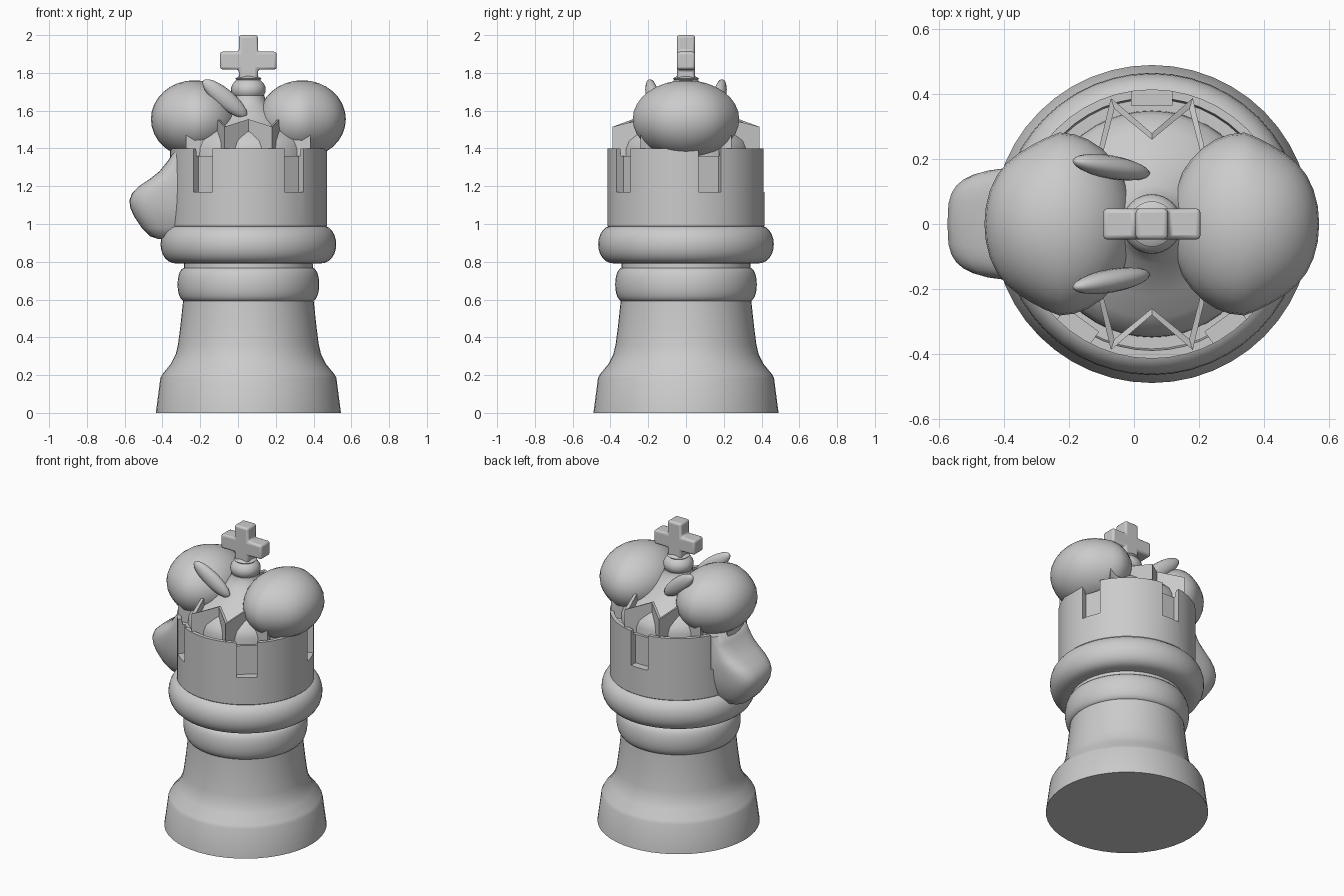
import bpy, bmesh
from math import sin, cos, pi, radians
from mathutils import Vector

if "Cube" in bpy.data.objects:
    bpy.data.objects.remove(bpy.data.objects["Cube"])

CX = 0.055  # x of the turning axis


def finish(name, bm, angle=35):
    bmesh.ops.recalc_face_normals(bm, faces=bm.faces)
    me = bpy.data.meshes.new(name)
    bm.to_mesh(me)
    bm.free()
    ob = bpy.data.objects.new(name, me)
    bpy.context.collection.objects.link(ob)
    smooth(ob, angle)
    return ob


def smooth(ob, angle=35):
    bpy.ops.object.select_all(action='DESELECT')
    ob.select_set(True)
    bpy.context.view_layer.objects.active = ob
    bpy.ops.object.shade_smooth_by_angle(angle=radians(angle))


def loft(name, rings, angle=35):
    """Skin a list of closed rings and cap both ends."""
    bm = bmesh.new()
    rows = [[bm.verts.new(p) for p in ring] for ring in rings]
    n = len(rows[0])
    for a, b in zip(rows, rows[1:]):
        for i in range(n):
            j = (i + 1) % n
            bm.faces.new((a[i], a[j], b[j], b[i]))
    bm.faces.new(rows[0])
    bm.faces.new(rows[-1])
    return finish(name, bm, angle)


def lathe(name, profile, n=48, angle=35):
    return loft(name, [[(CX + r * cos(2 * pi * i / n), r * sin(2 * pi * i / n), z)
                        for i in range(n)] for r, z in profile], angle)


def ball(name, centre, radii, u=32, v=16):
    bm = bmesh.new()
    bmesh.ops.create_uvsphere(bm, u_segments=u, v_segments=v, radius=1)
    bmesh.ops.scale(bm, vec=radii, verts=bm.verts)
    bmesh.ops.translate(bm, vec=centre, verts=bm.verts)
    return finish(name, bm, 60)


def bulge(r_in, r_out, z0, z1, steps=12):
    """Half-round moulding profile."""
    zc, h = (z0 + z1) / 2, (z1 - z0) / 2
    out = []
    for i in range(steps + 1):
        a = -pi / 2 + pi * i / steps
        out.append((r_in + (r_out - r_in) * cos(a) ** 0.8 if abs(cos(a)) > 1e-6 else r_in,
                    zc + h * sin(a)))
    return out


# Turned base, stem and mouldings
lathe("base_and_stem", [(0.49, 0), (0.466, 0.185), (0.455, 0.205), (0.41, 0.26), (0.385, 0.31),
                        (0.373, 0.36), (0.36, 0.46), (0.345, 0.6), (0.34, 0.82)], angle=25)
lathe("lower_moulding", bulge(0.33, 0.375, 0.59, 0.77))
lathe("upper_moulding", bulge(0.37, 0.465, 0.79, 0.995))

# Tower drum with five slots cut in the wall
tower = lathe("tower", [(0.40, 0.97), (0.415, 0.99), (0.415, 1.4), (0.39, 1.4), (0.385, 1.36)])
bm = bmesh.new()
for k in range(5):
    a = radians(18 + 72 * k)
    cube = bmesh.ops.create_cube(bm, size=1)["verts"]
    bmesh.ops.scale(bm, vec=(0.2, 0.125, 0.4), verts=cube)
    bmesh.ops.translate(bm, vec=(0.465, 0, 1.37), verts=cube)
    for v in cube:
        x, y = v.co.x, v.co.y
        v.co.x, v.co.y = CX + x * cos(a) - y * sin(a), x * sin(a) + y * cos(a)
cutter = finish("slot_cutter", bm)
cutter.hide_render = True
mod = tower.modifiers.new("slots", 'BOOLEAN')
mod.operation, mod.solver, mod.object = 'DIFFERENCE', 'EXACT', cutter
bpy.ops.object.select_all(action='DESELECT')
bpy.context.view_layer.objects.active = tower
tower.select_set(True)
bpy.ops.object.modifier_apply(modifier=mod.name)
bpy.data.objects.remove(cutter, do_unlink=True)
smooth(tower)

# Zigzag coronet wall: ten tips, thin sloping star
bm = bmesh.new()
cols = []
for i in range(20):
    a = radians(90 + 18 * i)
    valley = i % 2 == 0
    r, z, t = (0.28, 1.555, 0.02) if valley else (0.408, 1.515, 0.035)
    cols.append([bm.verts.new((CX + rr * cos(a), rr * sin(a), zz))
                 for rr, zz in ((r, 1.34), (r, z), (r - t, z), (r - t, 1.34))])
for i in range(20):
    a, b = cols[i], cols[(i + 1) % 20]
    for k in range(4):
        bm.faces.new((a[k], b[k], b[(k + 1) % 4], a[(k + 1) % 4]))
finish("zigzag_coronet", bm, 20)

# Inner dome flaring up to a neck, with collar and bead
lathe("inner_dome", [(0.35, 1.34), (0.348, 1.4), (0.335, 1.44), (0.29, 1.485), (0.22, 1.53),
                     (0.165, 1.575), (0.12, 1.62), (0.09, 1.655), (0.085, 1.68)])
ball("top_bead", (CX, 0, 1.712), (0.092, 0.092, 0.068))
lathe("bead_cap", [(0.06, 1.76), (0.07, 1.77), (0.045, 1.785)], 32)

# Bevelled cross, drawn as a twelve-sided outline
w, arm, z0, z1, z2, z3 = 0.05, 0.15, 1.765, 1.818, 1.912, 2.0
half = [(w, z0), (w, z1), (arm, z1), (arm, z2), (w, z2), (w, z3)]
outline = half + [(-x, z) for x, z in reversed(half)]
cross = loft("cross", [[(CX + x, y, z) for x, z in outline] for y in (-0.048, 0.048)])
bev = cross.modifiers.new("soft_edges", 'BEVEL')
bev.width, bev.segments = 0.014, 3

# Two large side lobes and the pair of ears
for side, label in ((-1, "left"), (1, "right")):
    lobe = ball(label + "_lobe", (CX + side * 0.285, 0, 1.555), (0.231, 0.282, 0.206))
    for v in lobe.data.vertices:   # slight taper towards the outer tip
        u = max(0, side * (v.co.x - CX) - 0.285) / 0.231
        v.co.y *= 1 - 0.08 * sin(pi * u)

for side, label in ((-1, "front"), (1, "back")):
    ear = ball(label + "_ear", (0, 0, 0), (0.05, 0.036, 0.15), 16, 12)
    d = Vector((-0.17, side * 0.03, 0.14))
    ear.rotation_euler = d.to_track_quat('Z', 'X').to_euler()
    ear.location = (-0.07, side * 0.175, 1.665)

# Muzzle bulging from the left side: rounded sections stacked in z
def section(z, front, hw, n=32, e=2 / 3.3):
    xc, ring = -0.31, []
    for i in range(n):
        c, s = cos(2 * pi * i / n), sin(2 * pi * i / n)
        px = abs(c) ** e * (1 if c > 0 else -1)
        py = abs(s) ** e * (1 if s > 0 else -1)
        ring.append((xc + px * (0.08 if px > 0 else xc - front), hw * py, z))
    return ring


loft("muzzle", [section(*s) for s in (
    (0.92, -0.42, 0.07), (0.935, -0.465, 0.11), (0.98, -0.51, 0.135), (1.04, -0.55, 0.155),
    (1.085, -0.57, 0.165), (1.125, -0.575, 0.17), (1.165, -0.56, 0.173), (1.2, -0.525, 0.175),
    (1.24, -0.465, 0.175), (1.28, -0.415, 0.172), (1.33, -0.375, 0.17), (1.38, -0.34, 0.165))], 60)
